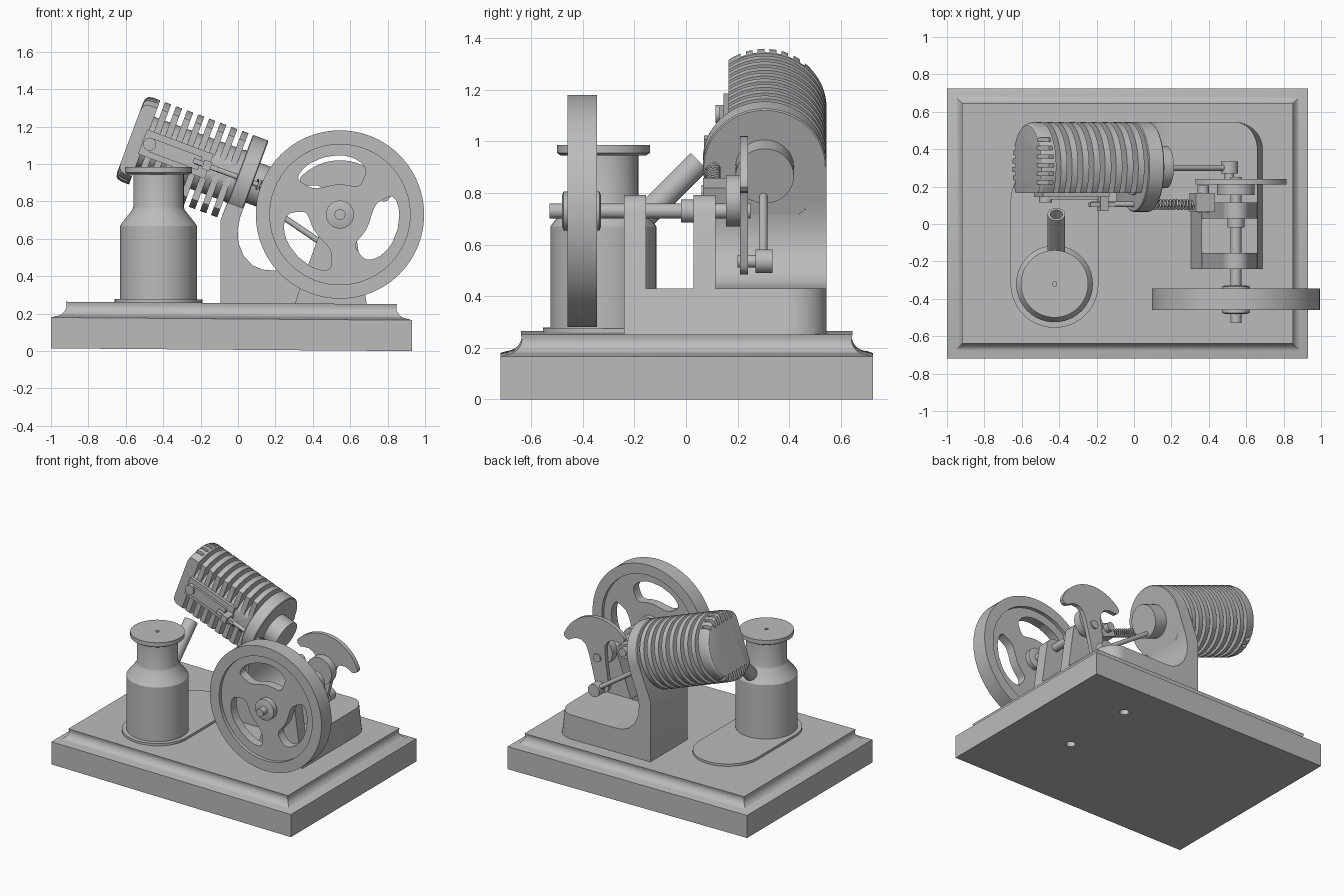
import bpy, bmesh
from math import sin, cos, pi, radians, copysign
from mathutils import Vector, Matrix

cube = bpy.data.objects.get("Cube")
if cube:
    bpy.data.objects.remove(cube, do_unlink=True)

metal = bpy.data.materials.new("plain_grey")
metal.use_nodes = True
GREY = (0.5, 0.5, 0.5, 1)
metal.diffuse_color = GREY
metal.node_tree.nodes["Principled BSDF"].inputs["Base Color"].default_value = GREY


def finish(name, bm):
    bmesh.ops.recalc_face_normals(bm, faces=bm.faces[:])
    mesh = bpy.data.meshes.new(name)
    bm.to_mesh(mesh)
    bm.free()
    ob = bpy.data.objects.new(name, mesh)
    mesh.materials.append(metal)
    bpy.context.collection.objects.link(ob)
    return ob


def add_loft(bm, rings):
    """Skin equal-length rings of points and cap both ends."""
    loops = [[bm.verts.new(p) for p in ring] for ring in rings]
    n = len(loops[0])
    for a, b in zip(loops, loops[1:]):
        for i in range(n):
            j = (i + 1) % n
            bm.faces.new((a[i], a[j], b[j], b[i]))
    bm.faces.new(loops[0])
    bm.faces.new(loops[-1])


def loft(name, rings):
    bm = bmesh.new()
    add_loft(bm, rings)
    return finish(name, bm)


def lathe_rings(profile, frame, n):
    return [[frame @ Vector((r * cos(2 * pi * i / n), r * sin(2 * pi * i / n), h))
             for i in range(n)] for r, h in profile]


def frame_at(origin, direction):
    return Matrix.Translation(origin) @ Vector(direction).to_track_quat('Z', 'Y').to_matrix().to_4x4()


def lathe(name, profile, frame, n=48):
    return loft(name, lathe_rings(profile, frame, n))


def rod(name, start, end, r, n=24):
    d = Vector(end) - Vector(start)
    return lathe(name, [(r, 0), (r, d.length)], frame_at(start, d), n)


def side_prism(name, pts, y0, y1):
    """Extrude an x-z outline along y."""
    return loft(name, [[(x, y, z) for x, z in pts] for y in (y0, y1)])


def box_rings(lo, hi, frame):
    return [[frame @ Vector((x, y, z)) for x, y in
             ((lo[0], lo[1]), (hi[0], lo[1]), (hi[0], hi[1]), (lo[0], hi[1]))] for z in (lo[2], hi[2])]


def box(name, lo, hi, frame):
    return loft(name, box_rings(lo, hi, frame))


def cut(ob, cutter):
    cutter.hide_render = True
    mod = ob.modifiers.new("cut", 'BOOLEAN')
    mod.operation, mod.solver, mod.object = 'DIFFERENCE', 'EXACT', cutter
    graph = bpy.context.evaluated_depsgraph_get()
    mesh = bpy.data.meshes.new_from_object(ob.evaluated_get(graph))
    ob.modifiers.clear()
    ob.data = mesh
    bpy.data.objects.remove(cutter, do_unlink=True)


def arc(cx, cy, r, a0, a1, n):
    return [(cx + r * cos(radians(a0 + (a1 - a0) * i / n)),
             cy + r * sin(radians(a0 + (a1 - a0) * i / n))) for i in range(n + 1)]


# --- Plinth with cove moulding and two blind screw holes ---
steps = [(0, 0), (0, 0.165), (0.022, 0.172)]
steps += [(0.075 + x, z) for x, z in arc(-0.053, 0.235, 0.062, -88, -2, 8)][1:]
steps += [(0.08, 0.25)]
plinth = loft("plinth", [[(-1 + i, -0.72 + i, z), (0.93 - i, -0.72 + i, z),
                          (0.93 - i, 0.725 - i, z), (-1 + i, 0.725 - i, z)] for i, z in steps])
for y in (0.45, -0.1):
    cut(plinth, rod("hole_cutter", (0.46, y, -0.1), (0.46, y, 0.12), 0.032))

# --- Spirit lamp ---
LX, LY = -0.425, -0.32
foot = arc(LX, LY, 0.235, 180, 360, 24) + arc(LX, 0.12, 0.235, 0, 180, 24)
foot_plate = loft("lamp_foot_plate", [[(x, y, z) for x, y in foot] for z in (0.23, 0.267)])
for ob in (plinth, foot_plate):          # slight lean of the plinth
    for v in ob.data.vertices:
        v.co.z += 0.0075 * (0.93 - v.co.x)
lathe("lamp_body", [(0.205, 0.26), (0.205, 0.67), (0.195, 0.685), (0.14, 0.755),
                    (0.135, 0.77), (0.135, 0.95)], Matrix.Translation((LX, LY, 0)), 64)
lathe("lamp_cap", [(0.165, 0.945), (0.18, 0.955), (0.18, 0.985), (0.012, 0.985),
                   (0.012, 0.97)], Matrix.Translation((LX, LY, 0)), 64)
lathe("lamp_burner_tube", [(0.047, 0), (0.047, 0.37), (0.033, 0.37), (0.033, 0.25)],
      frame_at((-0.415, -0.21, 0.66), (0, 1, 1)), 32)

# --- Stand: low L-shaped bed, bearing pillars and cylinder upright ---
bed = [(-0.094, 0.115), (-0.094, 0.545)] + arc(0.54, 0.395, 0.15, 90, 0, 12)
bed += [(0.69, -0.24), (0.30, -0.24), (0.30, 0.115)]


def taper(x):
    return x + 0.06 if x == 0.30 else x - 0.2 * max(0, x - 0.54)


loft("stand_bed", [[(x, y, 0.24) for x, y in bed], [(taper(x), y, 0.43) for x, y in bed]])
pillar = [(0.36, 0.42), (0.66, 0.42)] + arc(0.545, 0.72, 0.072, 8, 172, 14)
for name, y in (("front_pillar", -0.24), ("rear_pillar", 0.03)):
    side_prism(name, pillar, y, y + 0.085)
curve_in = [(0.035, 0.778), (0.012, 0.72), (-0.002, 0.65), (0.002, 0.58), (0.03, 0.51),
            (0.075, 0.46), (0.13, 0.436), (0.2, 0.43), (0.2, 0.3)]
side_prism("cylinder_upright", [(-0.094, 0.3), (-0.094, 0.7), (-0.049, 0.809)] + curve_in, 0.115, 0.545)
side_prism("upright_cheek", [(-0.094, 0.5), (-0.094, 0.7), (-0.004, 0.93), (0.08, 0.90)] + curve_in[:4],
           0.425, 0.545)

# --- Inclined cylinder: local x is up, y is rearward, z runs to the head ---
up, along = Vector((0.349, 0, 0.937)), Vector((-0.937, 0, 0.349))
TILT = Matrix.Translation((0.08, 0.305, 0.90)) @ Matrix((up, (0, 1, 0), along)).transposed().to_4x4()
lathe("cylinder_flange", [(0.113, 0.1), (0.113, 0), (0.235, 0), (0.24, 0.005), (0.24, 0.085),
                          (0.235, 0.09), (0.15, 0.09), (0.15, 0.1)], TILT, 64)
flange = bpy.data.objects["cylinder_flange"]
flange_bore = lathe("bore_cutter", [(0.113, -0.1), (0.113, 0.3)], TILT, 64)
cut(flange, flange_bore)

profile = [(0.113, 0.36), (0.113, 0.085), (0.147, 0.085)]
for i in range(8):
    t = 0.115 + 0.063 * i
    profile += [(0.147, t), (0.24, t), (0.24, t + 0.035), (0.147, t + 0.035)]
profile += [(0.147, 0.618), (0.24, 0.618), (0.24, 0.66), (0.235, 0.683), (0.222, 0.696), (0.2, 0.70)]
bm = bmesh.new()
add_loft(bm, lathe_rings(profile, TILT, 72))
bmesh.ops.recalc_face_normals(bm, faces=bm.faces[:])
sliced = bmesh.ops.bisect_plane(bm, geom=bm.verts[:] + bm.edges[:] + bm.faces[:],
                                plane_co=(0, 0.165, 0), plane_no=(0, -1, 0), clear_outer=True)
bmesh.ops.holes_fill(bm, edges=[e for e in bm.edges if e.is_boundary])
cylinder = finish("finned_cylinder", bm)

# Cooling slots across the head rim
bm = bmesh.new()
for i in range(7):
    y = -0.093 + 0.046 * i
    for lo, hi in ((0.165, 0.27), (-0.27, -0.165)):
        add_loft(bm, box_rings((lo, y, 0.632), (hi, y + 0.02, 0.73), TILT))
cut(cylinder, finish("slot_cutter", bm))

# --- Valve gear on the flat side ---
box("valve_plate", (-0.07, -0.16, 0.25), (0.07, -0.135, 0.63), TILT)
box("valve_cover", (-0.04, -0.175, 0.3), (0.035, -0.155, 0.58), TILT)
box("rod_guide", (-0.025, -0.235, 0.24), (0.025, -0.155, 0.285), TILT)
box("rod_lever", (-0.012, -0.215, 0.2), (0.015, -0.19, 0.34), TILT)
rod("valve_pivot", TILT @ Vector((0, -0.19, 0.59)), TILT @ Vector((0, -0.13, 0.59)), 0.035)
rod("push_rod", TILT @ Vector((0, -0.2, -0.3)), TILT @ Vector((0, -0.2, 0.33)), 0.014, 16)
box("rod_follower", (-0.048, -0.24, -0.36), (0.048, -0.14, -0.25), TILT)
rod("follower_roller", (0.37, 0.06, 0.80), (0.37, 0.205, 0.80), 0.03)
rod("valve_cam", (0.545, 0.155, 0.77), (0.545, 0.212, 0.77), 0.1, 48)

coil = bpy.data.curves.new("return_spring", 'CURVE')
coil.dimensions, coil.bevel_depth, coil.bevel_resolution = '3D', 0.006, 1
spline = coil.splines.new('POLY')
COUNT = 12 * 14
spline.points.add(COUNT)
for i, p in enumerate(spline.points):
    a = 2 * pi * i / 14
    p.co = (*(TILT @ Vector((0.024 * cos(a), -0.2 + 0.024 * sin(a), -0.02 - 0.23 * i / COUNT))), 1)
coil.materials.append(metal)
bpy.context.collection.objects.link(bpy.data.objects.new("return_spring", coil))

# --- Crankshaft, crank web and connecting rod ---
SX, SZ = 0.545, 0.73
PIN = (0.51, 0.535)
rod("crankshaft", (SX, -0.53, SZ), (SX, 0.25, SZ), 0.029)
rod("shaft_collar", (SX, -0.02, SZ), (SX, 0.03, SZ), 0.045)
half = arc(0, 0, 0.29, 0, 57, 14) + [(0.142, 0.247), (0.122, 0.236), (0.112, 0.215), (0.122, 0.185),
                                   (0.13, 0.15), (0.12, 0.11), (0.09, 0.08), (0.04, 0.068), (-0.03, 0.062)]
half += arc(-0.198, 0, 0.052, 95, 180, 8)
web = half + [(u, -v) for u, v in half[-2:0:-1]]
fan = radians(79)
side_prism("crank_web", [(SX + u * cos(fan) - v * sin(fan), SZ + u * sin(fan) + v * cos(fan))
                         for u, v in web], 0.21, 0.24)
rod("crank_pin", (PIN[0], 0.2, PIN[1]), (PIN[0], 0.335, PIN[1]), 0.025)
rod("big_end", (PIN[0], 0.27, PIN[1]), (PIN[0], 0.335, PIN[1]), 0.046)
rod("connecting_rod", (PIN[0], 0.3, PIN[1]), (-0.16, 0.3, 0.99), 0.016, 16)
rod("wrist_pin", (-0.16, 0.22, 0.99), (-0.16, 0.39, 0.99), 0.018, 16)

# --- Flywheel with three rounded openings ---
wheel = lathe("flywheel", [(0.06, -0.02), (0.075, -0.015), (0.075, 0.025), (0.375, 0.025), (0.375, 0),
                           (0.45, 0), (0.45, 0.115), (0.375, 0.115), (0.375, 0.09), (0.075, 0.09),
                           (0.075, 0.125), (0.06, 0.13)], frame_at((SX, -0.46, SZ), (0, 1, 0)), 96)


def soft(v):
    return copysign(abs(v) ** 0.6, v)


for centre in (98, 218, 338):
    opening = []
    for i in range(40):
        a = 2 * pi * i / 40
        r = 0.24 + 0.078 * soft(sin(a))
        ang = radians(centre + 41 * soft(cos(a)) + 8 * sin(a))
        opening.append((SX + r * cos(ang), SZ + r * sin(ang)))
    cut(wheel, side_prism("opening_cutter", opening, -0.6, -0.2))

# --- Smooth round surfaces, keep hard edges ---
bpy.ops.object.select_all(action='DESELECT')
for ob in bpy.context.collection.objects:
    if ob.type == 'MESH' and metal.name in ob.data.materials:
        ob.select_set(True)
        bpy.context.view_layer.objects.active = ob
bpy.ops.object.shade_smooth_by_angle(angle=radians(30))
